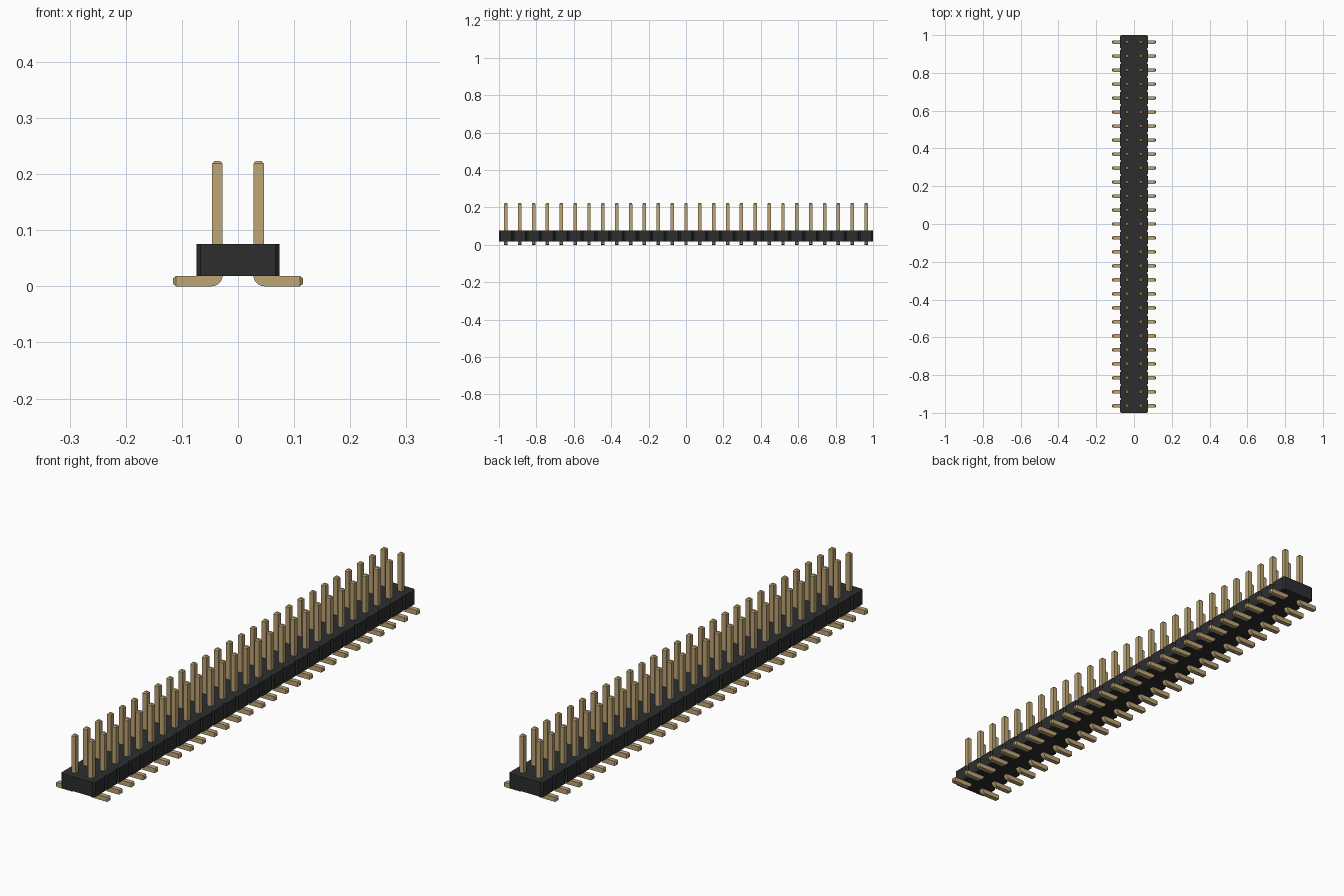
import bpy, bmesh, math

if "Cube" in bpy.data.objects:
    bpy.data.objects.remove(bpy.data.objects["Cube"], do_unlink=True)

COUNT = 27                 # pins per row
PITCH = 2.0 / COUNT
HALF_W = 0.074             # half width of the housing
Z0, Z1 = 0.0185, 0.075     # housing bottom and top
CHAMFER = 0.007
T = 0.0185                 # pin thickness


def material(name, rgb):
    m = bpy.data.materials.new(name)
    m.use_nodes = True
    m.diffuse_color = (*rgb, 1)
    m.node_tree.nodes["Principled BSDF"].inputs["Base Color"].default_value = (*rgb, 1)
    return m


def add_object(name, bm, mat):
    bmesh.ops.recalc_face_normals(bm, faces=bm.faces[:])
    me = bpy.data.meshes.new(name)
    bm.to_mesh(me)
    bm.free()
    ob = bpy.data.objects.new(name, me)
    bpy.context.collection.objects.link(ob)
    me.materials.append(mat)
    return ob


black = material("black plastic", (0.026, 0.027, 0.028))
gold = material("gold metal", (0.52, 0.38, 0.175))

# Housing: one outline with chamfered corners on every segment, extruded up
side = []
for i in range(COUNT):
    y = -1 + i * PITCH
    side += [(HALF_W - CHAMFER, y), (HALF_W, y + CHAMFER),
             (HALF_W, y + PITCH - CHAMFER)]
side.append((HALF_W - CHAMFER, 1))
outline = side + [(-x, y) for x, y in reversed(side)]
bm = bmesh.new()
base = bm.faces.new([bm.verts.new((x, y, Z0)) for x, y in outline])
ext = bmesh.ops.extrude_face_region(bm, geom=[base], use_keep_orig=True)
top = [g for g in ext["geom"] if isinstance(g, bmesh.types.BMVert)]
bmesh.ops.translate(bm, verts=top, vec=(0, 0, Z1 - Z0))
add_object("housing", bm, black)

# Pin: square section swept along a foot, a tight bend and a tall post
# Each station is (centre x, centre z, direction angle across the section, scale)
R_IN = 0.001
cx, cz = 0.0275 + T + R_IN, T + R_IN
r = R_IN + T / 2
stations = [(0.1155, T / 2, -90, 0.55), (0.1105, T / 2, -90, 1)]
for k in range(9):
    a = -90 - k * 90 / 8
    stations.append((cx + r * math.cos(math.radians(a)),
                     cz + r * math.sin(math.radians(a)), a, 1))
stations += [(cx - r, 0.2185, -180, 1), (cx - r, 0.2235, -180, 0.55)]

bm = bmesh.new()
rings = []
for x, z, a, s in stations:
    h = T / 2 * s
    dx, dz = h * math.cos(math.radians(a)), h * math.sin(math.radians(a))
    rings.append([bm.verts.new((x + u * dx, v * h - 1 + PITCH / 2, z + u * dz))
                  for u, v in ((-1, -1), (1, -1), (1, 1), (-1, 1))])
for p, q in zip(rings, rings[1:]):
    for j in range(4):
        k = (j + 1) % 4
        bm.faces.new((p[j], p[k], q[k], q[j]))
bm.faces.new(rings[0])
bm.faces.new(rings[-1])
pins = add_object("contact_pins", bm, gold)

# Smooth only across the bend
bpy.context.view_layer.objects.active = pins
pins.select_set(True)
bpy.ops.object.shade_smooth_by_angle(angle=math.radians(20))

# Repeat along the housing and mirror to the second row
arr = pins.modifiers.new("row", 'ARRAY')
arr.count = COUNT
arr.use_relative_offset = False
arr.use_constant_offset = True
arr.constant_offset_displace = (0, PITCH, 0)
mir = pins.modifiers.new("second_row", 'MIRROR')
mir.use_axis = (True, False, False)
mir.use_mirror_merge = False
